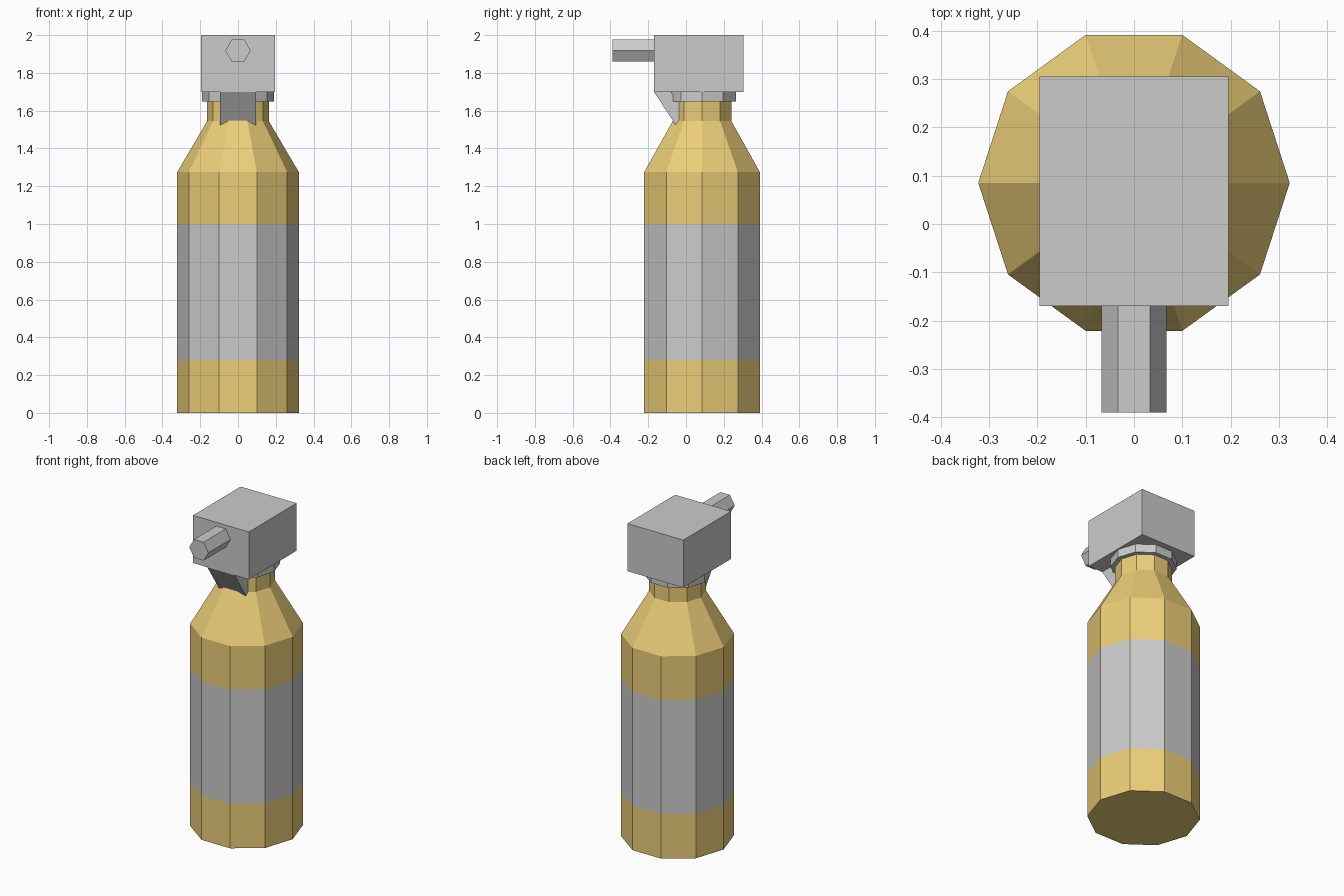
import bpy, bmesh, math

if "Cube" in bpy.data.objects:
    bpy.data.objects.remove(bpy.data.objects["Cube"])

AXIS_Y = 0.085   # bottle axis sits behind the origin


def material(name, rgb):
    m = bpy.data.materials.new(name)
    m.diffuse_color = (*rgb, 1)
    m.use_nodes = True
    m.node_tree.nodes["Principled BSDF"].inputs["Base Color"].default_value = m.diffuse_color
    return m


def finish(name, bm, mats=()):
    bmesh.ops.recalc_face_normals(bm, faces=bm.faces[:])
    mesh = bpy.data.meshes.new(name)
    bm.to_mesh(mesh)
    bm.free()
    for m in mats:
        mesh.materials.append(m)
    obj = bpy.data.objects.new(name, mesh)
    bpy.context.collection.objects.link(obj)
    return obj


def lathe(name, profile, sides=10, mats=(), second=()):
    """Stack rings of (radius, z); bands listed in 'second' use material 1."""
    bm = bmesh.new()
    rings = []
    for r, z in profile:
        rings.append([bm.verts.new((r * math.cos(2 * math.pi * i / sides),
                                    AXIS_Y + r * math.sin(2 * math.pi * i / sides), z))
                      for i in range(sides)])
    for b, (low, high) in enumerate(zip(rings, rings[1:])):
        for i in range(sides):
            j = (i + 1) % sides
            f = bm.faces.new((low[i], low[j], high[j], high[i]))
            f.material_index = 1 if b in second else 0
    bm.faces.new(rings[0][::-1])
    bm.faces.new(rings[-1])
    return finish(name, bm, mats)


def prism(name, outline, start, depth):
    """Extrude a closed outline of 3D points along a vector."""
    bm = bmesh.new()
    face = bm.faces.new([bm.verts.new([p + s for p, s in zip(pt, start)]) for pt in outline])
    out = bmesh.ops.extrude_face_region(bm, geom=[face], use_keep_orig=True)
    moved = [g for g in out["geom"] if isinstance(g, bmesh.types.BMVert)]
    bmesh.ops.translate(bm, verts=moved, vec=depth)
    return finish(name, bm)


# Bottle with a flush label band
gold = material("gold", (0.84, 0.62, 0.19))
grey = material("label_grey", (0.8, 0.8, 0.8))
lathe("bottle", [(0.322, 0), (0.322, 0.28), (0.322, 1.0), (0.322, 1.275),
                 (0.163, 1.545), (0.163, 1.66)], mats=(gold, grey), second=(1,))

# Collar under the spray head
lathe("collar", [(0.19, 1.648), (0.19, 1.702)])

# Spray head block
prism("spray_head", [(-0.195, -0.17, 0), (0.195, -0.17, 0), (0.195, 0.305, 0), (-0.195, 0.305, 0)],
      (0, 0, 1.7), (0, 0, 0.3))

# Hexagonal nozzle
prism("nozzle", [(0.067 * math.cos(math.radians(60 * i)), 0, 0.067 * math.sin(math.radians(60 * i)))
                 for i in range(6)], (0, -0.39, 1.918), (0, 0.222, 0))

# Trigger wedge
prism("trigger", [(0, -0.17, 1.7), (0, -0.055, 1.525), (0, -0.03, 1.56),
                  (0, -0.03, 1.64), (0, -0.08, 1.7)], (-0.095, 0, 0), (0.19, 0, 0))
